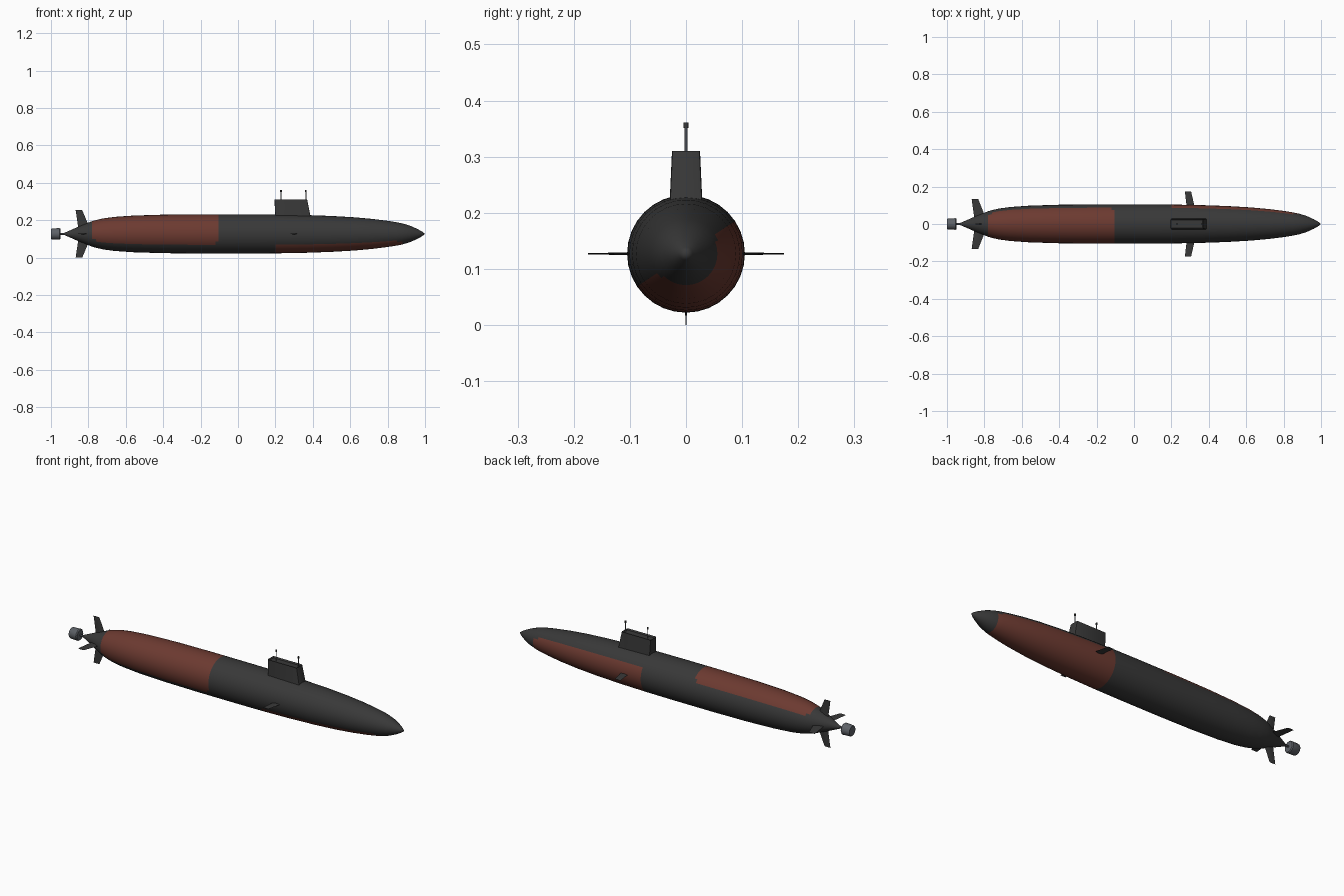
import bpy, bmesh, math
from mathutils import Matrix, Vector

if "Cube" in bpy.data.objects:
    bpy.data.objects.remove(bpy.data.objects["Cube"])

AXIS = 0.127      # height of the hull centre line
SEG = 32


def material(name, rgb):
    m = bpy.data.materials.new(name)
    m.use_nodes = True
    m.diffuse_color = (*rgb, 1)
    m.node_tree.nodes["Principled BSDF"].inputs["Base Color"].default_value = (*rgb, 1)
    return m


DARK = material("charcoal", (0.04, 0.04, 0.04))
RED = material("dull red", (0.15, 0.042, 0.03))
GREY = material("steel grey", (0.11, 0.12, 0.135))


def finish(bm, name, mats, smooth=30):
    bmesh.ops.recalc_face_normals(bm, faces=bm.faces)
    mesh = bpy.data.meshes.new(name)
    bm.to_mesh(mesh)
    bm.free()
    ob = bpy.data.objects.new(name, mesh)
    bpy.context.collection.objects.link(ob)
    for m in mats:
        mesh.materials.append(m)
    if smooth:
        bpy.ops.object.select_all(action='DESELECT')
        ob.select_set(True)
        bpy.context.view_layer.objects.active = ob
        bpy.ops.object.shade_smooth_by_angle(angle=math.radians(smooth))
    return ob


def lathe_x(profile, segments, z=AXIS):
    """Revolve (x, radius) points around the long axis."""
    bm = bmesh.new()
    rings = []
    for x, r in profile:
        rings.append([bm.verts.new((x, r * math.cos(a), z + r * math.sin(a)))
                      for a in (math.tau * i / segments for i in range(segments))])
    for a, b in zip(rings, rings[1:]):
        for i in range(segments):
            j = (i + 1) % segments
            bm.faces.new((a[i], a[j], b[j], b[i]))
    bmesh.ops.remove_doubles(bm, verts=bm.verts, dist=1e-6)
    return bm


# Hull with two opposite half-wrapped red areas
hull_profile = [(-0.93, 0), (-0.928, 0.006), (-0.85, 0.04), (-0.78, 0.068),
                (-0.76, 0.074), (-0.72, 0.083), (-0.66, 0.091), (-0.56, 0.098),
                (-0.4, 0.103), (-0.2, 0.105), (-0.14, 0.105), (-0.12, 0.105),
                (-0.105, 0.105), (0.05, 0.105), (0.2, 0.104), (0.36, 0.101),
                (0.5, 0.096), (0.62, 0.089), (0.72, 0.08), (0.8, 0.07),
                (0.85, 0.062), (0.88, 0.056), (0.92, 0.044), (0.96, 0.026),
                (0.985, 0.012), (1.0, 0)]
bm = lathe_x(hull_profile, SEG)
# start x, end x, centre angle of each red area
areas = [(-0.78, -0.105, 123.75), (0.2, 0.88, -56.25)]
for f in bm.faces:
    c = f.calc_center_median()
    angle = math.degrees(math.atan2(c.z - AXIS, c.y))
    for x0, x1, mid in areas:
        off = abs((angle - mid + 180) % 360 - 180)
        near_end = min(c.x - x0, x1 - c.x)
        span = 90 if near_end > 0.022 else 78      # stepped corners
        if near_end > 0 and off < span:
            f.material_index = 1
finish(bm, "hull", [DARK, RED])


# Sail: tapered block with a shallow recessed top
bm = bmesh.new()
bmesh.ops.create_cube(bm, size=1)
for v in bm.verts:
    top = v.co.z > 0
    v.co.x = (0.37 if top else 0.392) if v.co.x > 0 else (0.195 if top else 0.2)
    v.co.y = math.copysign(0.025 if top else 0.03, v.co.y)
    v.co.z = 0.31 if top else 0.2
upright = [e for e in bm.edges if abs(e.verts[0].co.z - e.verts[1].co.z) > 0.05]
bmesh.ops.bevel(bm, geom=upright, offset=0.004, segments=2, affect='EDGES', profile=0.5)
roof = max(bm.faces, key=lambda f: f.calc_center_median().z)
bmesh.ops.inset_region(bm, faces=[roof], thickness=0.004)
bmesh.ops.translate(bm, verts=roof.verts, vec=(0, 0, -0.008))
finish(bm, "sail", [DARK])


# Masts with heads
def rod(name, x, z0, z1, r, mat):
    bm = bmesh.new()
    bmesh.ops.create_cone(bm, cap_ends=True, segments=10, radius1=r, radius2=r,
                          depth=z1 - z0,
                          matrix=Matrix.Translation((x, 0, (z0 + z1) / 2)))
    finish(bm, name, [mat], 40)


for label, x in (("rear", 0.23), ("front", 0.363)):
    rod(label + "_mast", x, 0.29, 0.355, 0.0025, GREY)
    rod(label + "_mast_head", x, 0.351, 0.361, 0.0045, DARK)


# Fins: thin swept blades with a lens section, turned about the long axis
def fin(name, root, tip, turn):
    bm = bmesh.new()
    for back, front, span, thick in (root, tip):
        mid = (back + front) / 2
        for x, z in ((back, 0), (mid, thick), (front, 0), (mid, -thick)):
            bm.verts.new((x, span, z))
    bmesh.ops.convex_hull(bm, input=bm.verts)
    bmesh.ops.transform(bm, verts=bm.verts, matrix=Matrix.Translation((0, 0, AXIS))
                        @ Matrix.Rotation(math.radians(turn), 4, 'X'))
    finish(bm, name, [DARK], 0)


for side, turn in (("left", 0), ("right", 180)):
    fin(side + "_bow_plane", (0.283, 0.327, 0.08, 0.003), (0.272, 0.305, 0.175, 0.001), turn)
for side, turn, reach in (("left", 0, 0.134), ("upper", 90, 0.127),
                          ("right", 180, 0.134), ("lower", 270, 0.127)):
    fin(side + "_stern_fin", (-0.853, -0.79, 0.025, 0.003),
        (-0.868, -0.833, reach, 0.001), turn)


# Shaft and shrouded propulsor
finish(lathe_x([(-0.96, 0), (-0.96, 0.005), (-0.92, 0.005), (-0.92, 0)], 12),
       "propeller_shaft", [GREY])
finish(lathe_x([(-1.0, 0), (-1.0, 0.026), (-0.996, 0.029), (-0.954, 0.031),
                (-0.949, 0.027), (-0.949, 0)], 20), "propulsor", [GREY], 40)
